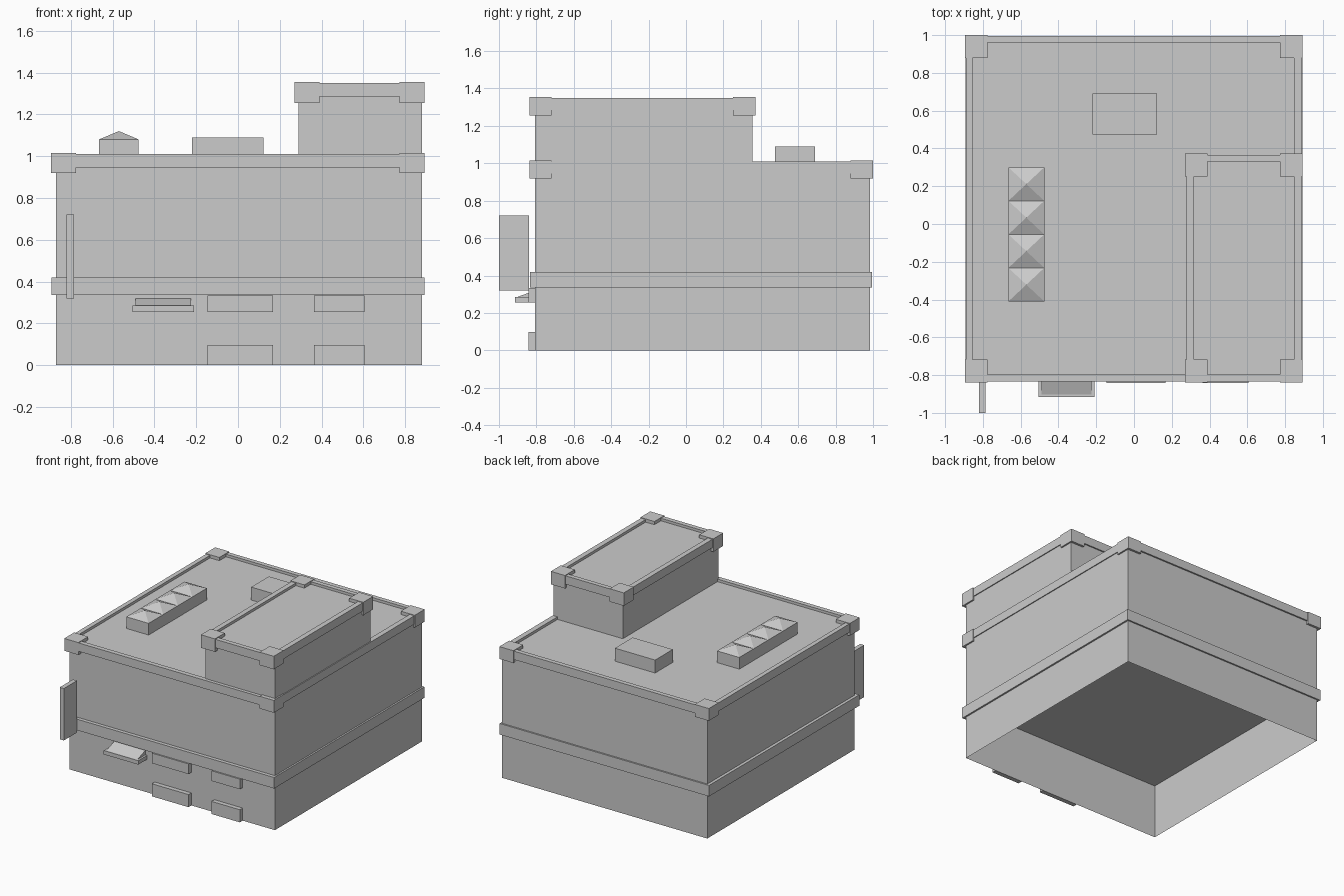
import bpy, bmesh

if "Cube" in bpy.data.objects:
    bpy.data.objects.remove(bpy.data.objects["Cube"])


def mesh_object(name, bm):
    me = bpy.data.meshes.new(name)
    bm.to_mesh(me)
    bm.free()
    ob = bpy.data.objects.new(name, me)
    bpy.context.collection.objects.link(ob)
    return ob


def box(name, x, y, z, open_bottom=False):
    """Box from (min, max) pairs, optionally without its bottom face."""
    bm = bmesh.new()
    bmesh.ops.create_cube(bm, size=1)
    for v in bm.verts:
        v.co = [r[0] if c < 0 else r[1] for c, r in zip(v.co, (x, y, z))]
    if open_bottom:
        bm.normal_update()
        low = [f for f in bm.faces if f.normal.z < -0.5]
        bmesh.ops.delete(bm, geom=low, context='FACES_ONLY')
    return mesh_object(name, bm)


def frame(name, outer, inner, z):
    """Rectangular ring; outer and inner are (x0, x1, y0, y1)."""
    bm = bmesh.new()
    rings = []
    for r, h in ((outer, z[0]), (outer, z[1]), (inner, z[1]), (inner, z[0])):
        rings.append([bm.verts.new((px, py, h)) for px, py in
                      ((r[0], r[2]), (r[1], r[2]), (r[1], r[3]), (r[0], r[3]))])
    for k in range(4):
        a, b = rings[k], rings[(k + 1) % 4]
        for i in range(4):
            j = (i + 1) % 4
            bm.faces.new((a[i], a[j], b[j], b[i]))
    return mesh_object(name, bm)


def parapet(name, outer, inner, rail_z, corners, size, corner_z):
    """Roof rail with a square block at each corner."""
    frame(name + "_rail", outer, inner, rail_z)
    x0, x1, y0, y1 = corners
    for x in ((x0, x0 + size), (x1 - size, x1)):
        for y in ((y0, y0 + size), (y1 - size, y1)):
            box(name + "_corner", x, y, corner_z)


WX, WY = (-0.87, 0.88), (-0.807, 0.983)

# Walls: hollow ground floor with a ceiling, upper floor, rooftop storey
box("ground_floor", WX, WY, (0, 0.42), open_bottom=True)
box("upper_floor", WX, WY, (0.42, 0.99), open_bottom=True)
box("rooftop_storey", (0.29, 0.88), (-0.807, 0.355), (0.99, 1.33), open_bottom=True)

# Band between the floors
frame("floor_band", (-0.893, 0.893, -0.835, 0.995), WX + WY, (0.335, 0.42))

# Roof edges
parapet("main_parapet", (-0.89, 0.887, -0.833, 0.995), (-0.855, 0.847, -0.797, 0.96),
        (0.945, 1.01), (-0.895, 0.892, -0.838, 1.0), 0.12, (0.92, 1.015))
parapet("rooftop_parapet", (0.278, 0.887, -0.833, 0.365), (0.317, 0.847, -0.797, 0.33),
        (1.285, 1.35), (0.27, 0.892, -0.838, 0.372), 0.12, (1.255, 1.355))

# Roof vent box
box("roof_vent", (-0.22, 0.123), (0.475, 0.69), (0.99, 1.09))

# Skylight base and four pyramid panes
SX, S0, STEP = (-0.665, -0.475), -0.41, 0.1775
box("skylight_base", SX, (S0, S0 + 4 * STEP), (0.99, 1.08))
for i in range(4):
    y0, y1 = S0 + i * STEP, S0 + (i + 1) * STEP
    bm = bmesh.new()
    base = [bm.verts.new((x, y, 1.08)) for x, y in
            ((SX[0], y0), (SX[1], y0), (SX[1], y1), (SX[0], y1))]
    tip = bm.verts.new((sum(SX) / 2, (y0 + y1) / 2, 1.12))
    for k in range(4):
        bm.faces.new((base[k], base[(k + 1) % 4], tip))
    mesh_object("skylight_pane", bm)

# Hanging sign blade
box("sign_board", (-0.82, -0.785), (-1.0, -0.84), (0.32, 0.72))

# Door canopy: slab with a sloped top
box("canopy_slab", (-0.505, -0.21), (-0.915, -0.807), (0.255, 0.285))
bm = bmesh.new()
ends = [[bm.verts.new((x, y, z)) for y, z in
         ((-0.903, 0.285), (-0.807, 0.285), (-0.807, 0.32))] for x in (-0.49, -0.225)]
bm.faces.new(ends[0][::-1])
bm.faces.new(ends[1])
for k in range(3):
    n = (k + 1) % 3
    bm.faces.new((ends[0][k], ends[0][n], ends[1][n], ends[1][k]))
bmesh.ops.recalc_face_normals(bm, faces=bm.faces)
mesh_object("canopy_slope", bm)

# Window lintels and sills on the front
for x in ((-0.145, 0.167), (0.363, 0.605)):
    box("window_lintel", x, (-0.842, -0.807), (0.255, 0.333))
    box("window_sill", x, (-0.842, -0.807), (0, 0.097))
